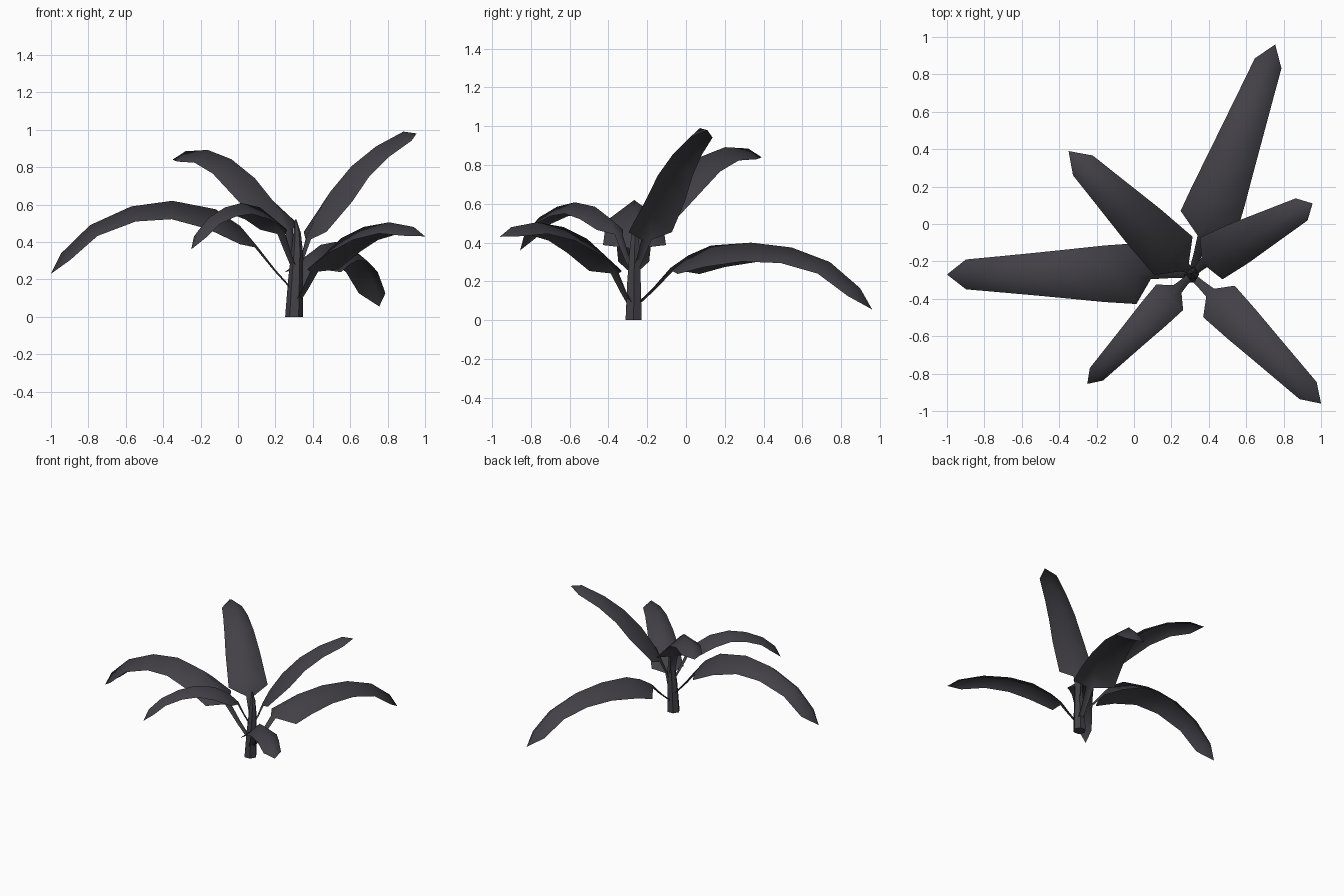
import bpy
import math
from mathutils import Vector

cube = bpy.data.objects.get("Cube")
if cube:
    bpy.data.objects.remove(cube, do_unlink=True)

mat = bpy.data.materials.new("dark_slate")
mat.use_nodes = True
colour = (0.055, 0.052, 0.062, 1)
mat.diffuse_color = colour
mat.node_tree.nodes["Principled BSDF"].inputs["Base Color"].default_value = colour

UP = Vector((0, 0, 1))


def make_object(name, verts, faces, angle):
    mesh = bpy.data.meshes.new(name)
    mesh.from_pydata(verts, [], faces)
    mesh.materials.append(mat)
    obj = bpy.data.objects.new(name, mesh)
    bpy.context.collection.objects.link(obj)
    bpy.ops.object.select_all(action="DESELECT")
    obj.select_set(True)
    bpy.context.view_layer.objects.active = obj
    bpy.ops.object.shade_smooth_by_angle(angle=math.radians(angle))


def trunk(name, path, radii, sides):
    """Tapered stem through a few points, with level rings."""
    verts, faces = [], []
    for p, r in zip(path, radii):
        for k in range(sides):
            a = math.tau * k / sides
            verts.append(Vector(p) + Vector((math.cos(a), math.sin(a), 0)) * r)
    for i in range(len(path) - 1):
        for k in range(sides):
            a, b = i * sides + k, i * sides + (k + 1) % sides
            faces.append((a, b, b + sides, a + sides))
    last = (len(path) - 1) * sides
    faces.append(tuple(reversed(range(sides))))
    faces.append(tuple(range(last, last + sides)))
    make_object(name, verts, faces, 50)


def leaf(name, start, base, tip, profile, wide, narrow):
    """Creased ribbon: narrow stalk, broad arched blade, pointed tip."""
    start, base, tip = Vector(start), Vector((*base, 0)), Vector((*tip, 0))
    side = UP.cross(tip - base).normalized()
    blade = [base.lerp(tip, t) + UP * z for t, z in profile]
    # Stalk rows, then blade rows
    mid = [start, start.lerp(blade[0], 0.5) - UP * 0.008] + blade
    widths = [0.018, 0.022, 0.03]
    widths += [wide + (narrow - wide) * t for t, z in profile[1:-1]]
    verts, faces = [], []
    for i, w in enumerate(widths):
        along = mid[i + 1] - mid[max(i - 1, 0)]
        normal, droop = along.cross(side).normalized(), 0.75
        if i < 3:
            droop = 0.45
        elif i == 3:
            # The shoulders hang straight down beside the midrib
            normal, droop = UP, 0.6
        drop = normal * w * droop
        verts += [mid[i] + side * w - drop, mid[i], mid[i] - side * w - drop]
    for i in range(len(widths) - 1):
        a = 3 * i
        faces += [(a, a + 1, a + 4, a + 3), (a + 1, a + 2, a + 5, a + 4)]
    end = len(verts)
    verts.append(mid[-1])
    faces += [(end - 3, end - 2, end), (end - 2, end - 1, end)]
    make_object(name, verts, faces, 180)


# Trunk and central shoot
trunk("trunk", [(0.3, -0.27, 0), (0.308, -0.268, 0.2), (0.316, -0.265, 0.36),
                (0.316, -0.262, 0.45), (0.308, -0.26, 0.52)],
      [0.048, 0.04, 0.03, 0.02, 0.004], 6)

# name, stalk start, blade base, blade tip, midrib (fraction, height), half widths
LEAVES = [
    ("right_leaf", (0.3, -0.27, 0.14), (0.1, -0.265), (-1, -0.27),
     [(0, .38), (.08, .485), (.2, .575), (.41, .62), (.61, .59), (.81, .49),
      (.95, .34), (1, .23)], .17, .075),
    ("back_right_leaf", (0.31, -0.26, 0.28), (0.28, -0.24), (-.35, .39),
     [(0, .47), (.11, .59), (.3, .74), (.5, .842), (.7, .892), (.89, .885),
      (1, .84)], .155, .065),
    ("back_leaf", (0.31, -0.26, 0.08), (0.365, -0.08), (.755, .96),
     [(0, .27), (.09, .335), (.2, .385), (.4, .4), (.6, .375), (.79, .3),
      (.94, .165), (1, .055)], .17, .07),
    ("left_leaf", (0.32, -0.26, 0.27), (0.365, -0.21), (.955, .11),
     [(0, .42), (.08, .53), (.22, .67), (.41, .805), (.63, .91), (.88, .99),
      (1, .98)], .133, .058),
    ("front_left_leaf", (0.3, -0.27, 0.06), (0.4, -0.36), (1, -.96),
     [(0, .25), (.09, .325), (.25, .42), (.45, .48), (.68, .505), (.9, .48),
      (1, .43)], .125, .058),
    ("front_right_leaf", (0.31, -0.27, 0.25), (0.24, -0.34), (-.25, -.855),
     [(0, .45), (.1, .525), (.25, .585), (.45, .608), (.63, .585), (.81, .53),
      (.94, .45), (1, .36)], .105, .045),
]

for parts in LEAVES:
    leaf(*parts)
